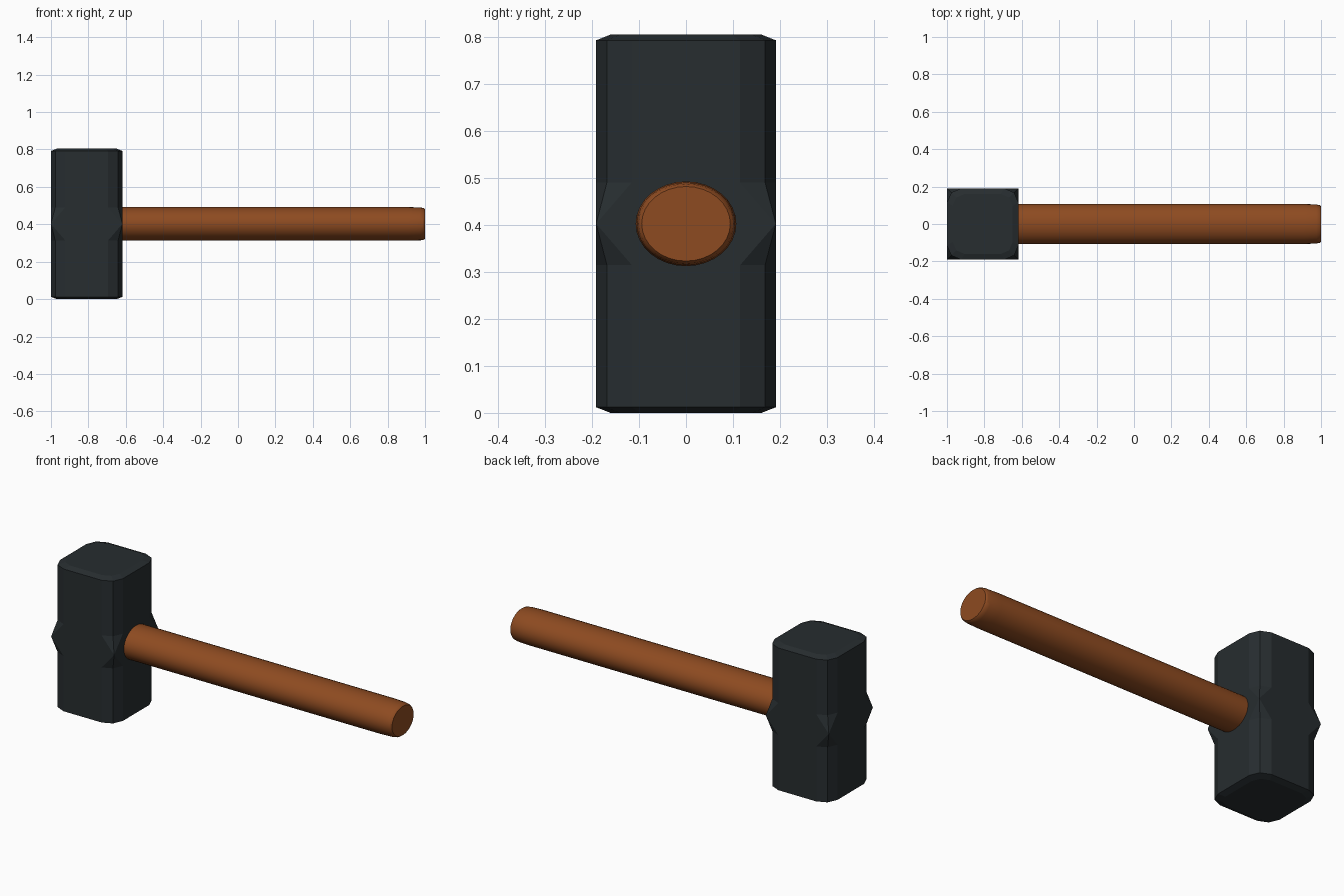
import bpy, bmesh, math

if "Cube" in bpy.data.objects:
    bpy.data.objects.remove(bpy.data.objects["Cube"])

MID_Z = 0.402
HEAD_X = -0.809
HALF = 0.191


def loft(name, rings, color, smooth=False):
    """Skin a list of equal-length point rings and cap both ends."""
    bm = bmesh.new()
    loops = [[bm.verts.new(p) for p in ring] for ring in rings]
    n = len(loops[0])
    for a, b in zip(loops, loops[1:]):
        for i in range(n):
            j = (i + 1) % n
            bm.faces.new((a[i], a[j], b[j], b[i]))
    bm.faces.new(loops[0][::-1])
    bm.faces.new(loops[-1])
    bmesh.ops.remove_doubles(bm, verts=bm.verts, dist=1e-5)
    bmesh.ops.recalc_face_normals(bm, faces=bm.faces)
    mesh = bpy.data.meshes.new(name)
    bm.to_mesh(mesh)
    bm.free()
    obj = bpy.data.objects.new(name, mesh)
    bpy.context.collection.objects.link(obj)
    mat = bpy.data.materials.new(name + "_material")
    mat.diffuse_color = (*color, 1)
    mat.use_nodes = True
    mat.node_tree.nodes["Principled BSDF"].inputs["Base Color"].default_value = mat.diffuse_color
    mesh.materials.append(mat)
    if smooth:
        bpy.context.view_layer.objects.active = obj
        obj.select_set(True)
        bpy.ops.object.shade_smooth_by_angle(angle=math.radians(30))
        obj.select_set(False)
    return obj


def head_ring(z, scale=1.0, square=False):
    """Square section with two-facet corners, or a sharp square."""
    corner = [(HALF, 0.115), (0.168, 0.168), (0.115, HALF)]
    if square:
        corner = [(HALF, HALF)] * 3
    pts = []
    for k in range(4):
        c, s = round(math.cos(k * math.pi / 2)), round(math.sin(k * math.pi / 2))
        for x, y in corner:
            pts.append((HEAD_X + scale * (c * x - s * y), scale * (s * x + c * y), z))
    return pts


def handle_ring(x, scale, sides=32):
    """Oval section across the handle."""
    angles = [2 * math.pi * i / sides for i in range(sides)]
    return [(x, 0.107 * scale * math.cos(a), MID_Z + 0.09 * scale * math.sin(a))
            for a in angles]


# Head: chamfered corners flare out to a sharp square at mid height
loft("hammer_head", [
    head_ring(0.0, 0.84),
    head_ring(0.012),
    head_ring(0.314),
    head_ring(MID_Z, square=True),
    head_ring(0.490),
    head_ring(0.792),
    head_ring(0.804, 0.84),
], (0.02, 0.026, 0.029))

# Handle: oval bar with a rounded free end, seated in the head
loft("handle", [
    handle_ring(x, s) for x, s in
    [(-0.68, 1.0), (0.91, 1.0), (0.975, 0.975), (0.993, 0.94), (1.0, 0.88)]
], (0.27, 0.07, 0.015), smooth=True)
